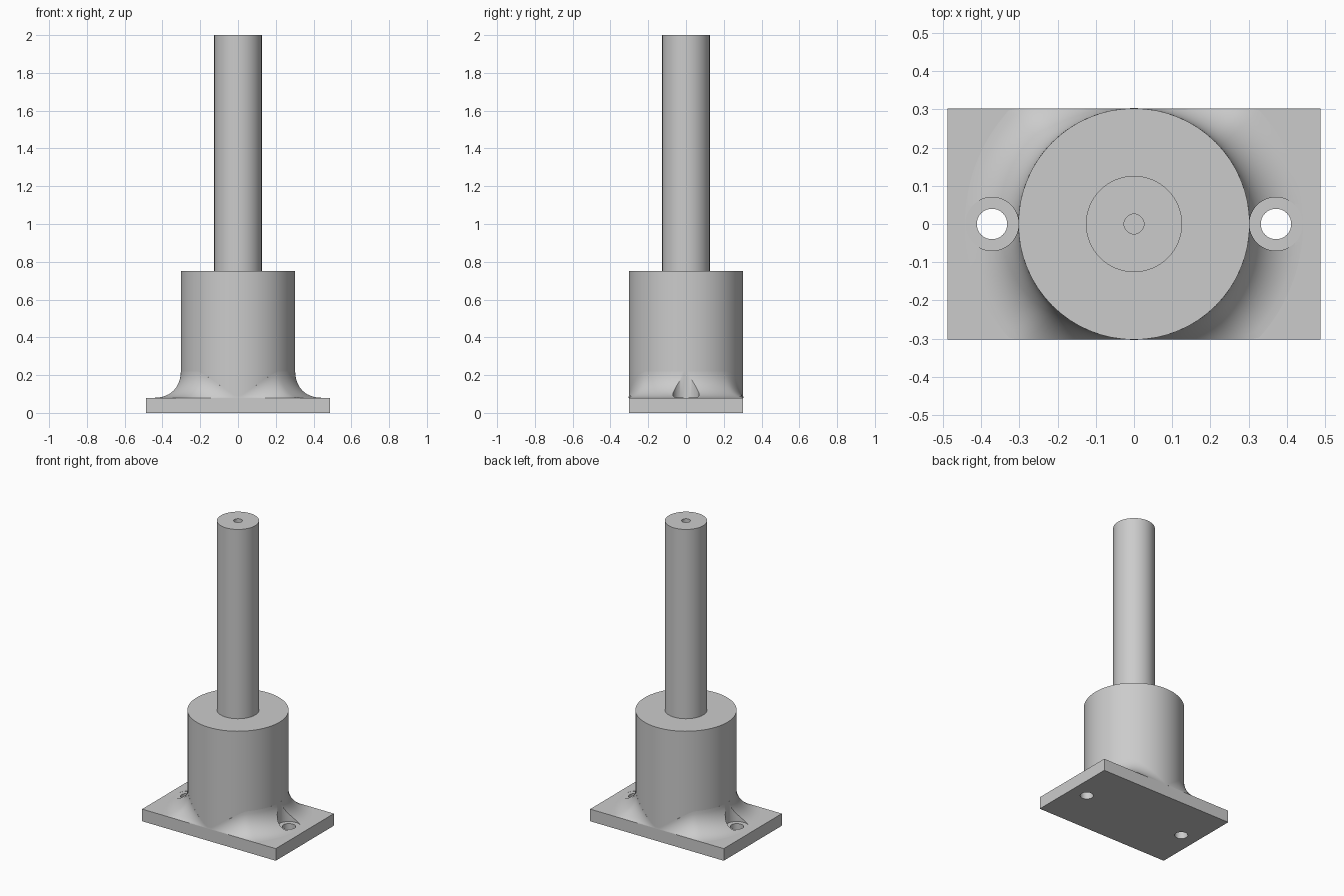
import bpy, bmesh, math

if "Cube" in bpy.data.objects:
    bpy.data.objects.remove(bpy.data.objects["Cube"], do_unlink=True)

PLATE_X, PLATE_Y, PLATE_Z = 0.488, 0.303, 0.08
BOSS_R, BOSS_TOP = 0.303, 0.75
ROD_R, ROD_TOP = 0.126, 2.0
FILLET_R = 0.14
HOLE_X, HOLE_R, SINK_R = 0.372, 0.04, 0.07

grey = bpy.data.materials.new("light_grey")
grey.use_nodes = True
colour = (0.6, 0.6, 0.6, 1)
grey.diffuse_color = colour
grey.node_tree.nodes["Principled BSDF"].inputs["Base Color"].default_value = colour


def add_object(name, bm):
    bmesh.ops.recalc_face_normals(bm, faces=bm.faces)
    mesh = bpy.data.meshes.new(name)
    bm.to_mesh(mesh)
    bm.free()
    mesh.materials.append(grey)
    obj = bpy.data.objects.new(name, mesh)
    bpy.context.collection.objects.link(obj)
    return obj


def cylinder(name, radius, z0, z1, x=0, segments=64):
    bm = bmesh.new()
    bmesh.ops.create_cone(bm, cap_ends=True, segments=segments,
                          radius1=radius, radius2=radius, depth=z1 - z0)
    bmesh.ops.translate(bm, verts=bm.verts, vec=(x, 0, (z0 + z1) / 2))
    return add_object(name, bm)


def cut(obj, cutter):
    cutter.hide_render = True
    mod = obj.modifiers.new("cut", "BOOLEAN")
    mod.operation = "DIFFERENCE"
    mod.solver = "EXACT"
    mod.object = cutter
    bpy.context.view_layer.objects.active = obj
    bpy.ops.object.modifier_apply(modifier=mod.name)
    bpy.data.objects.remove(cutter, do_unlink=True)


def smooth(obj):
    bpy.ops.object.select_all(action="DESELECT")
    obj.select_set(True)
    bpy.context.view_layer.objects.active = obj
    bpy.ops.object.shade_smooth_by_angle(angle=math.radians(30))


# Mounting plate
bm = bmesh.new()
bmesh.ops.create_cube(bm, size=1)
bmesh.ops.scale(bm, verts=bm.verts, vec=(2 * PLATE_X, 2 * PLATE_Y, PLATE_Z))
bmesh.ops.translate(bm, verts=bm.verts, vec=(0, 0, PLATE_Z / 2))
plate = add_object("base_plate", bm)

# Boss and rod
boss = cylinder("boss", BOSS_R, PLATE_Z, BOSS_TOP)
rod = cylinder("rod", ROD_R, BOSS_TOP, ROD_TOP)
cut(rod, cylinder("centre_hole_cutter", 0.026, ROD_TOP - 0.1, ROD_TOP + 0.1, segments=32))

# Fillet that narrows to nothing where the boss meets the plate edges
bm = bmesh.new()
rings = []
STEPS, ARC = 128, 12
for i in range(STEPS):
    a = 2 * math.pi * i / STEPS
    reach = PLATE_Y / max(abs(math.sin(a)), 0.01) - BOSS_R
    d = max(0.0005, min(FILLET_R, reach))
    rise = math.sqrt(2 * FILLET_R * d - d * d)
    sweep = math.acos(1 - d / FILLET_R)
    inner = BOSS_R - 0.04
    profile = [(inner, PLATE_Z - 0.001), (inner, PLATE_Z + rise)]
    for k in range(ARC + 1):
        t = sweep * k / ARC
        profile.append((BOSS_R + FILLET_R * (1 - math.cos(t)),
                        PLATE_Z + rise - FILLET_R * math.sin(t)))
    profile.append((BOSS_R + d, PLATE_Z - 0.001))
    rings.append([bm.verts.new((r * math.cos(a), r * math.sin(a), z)) for r, z in profile])
for i, ring in enumerate(rings):
    after = rings[(i + 1) % STEPS]
    for k in range(len(ring)):
        n = (k + 1) % len(ring)
        bm.faces.new((ring[k], ring[n], after[n], after[k]))
fillet = add_object("boss_fillet", bm)

# Screw holes, with clearance for the screw heads through the fillet
for x in (-HOLE_X, HOLE_X):
    cut(plate, cylinder("hole_cutter", HOLE_R, -0.1, 0.2, x, 32))
    cut(fillet, cylinder("clearance_cutter", SINK_R, 0, 0.4, x, 48))

for part in (plate, boss, rod, fillet):
    smooth(part)
